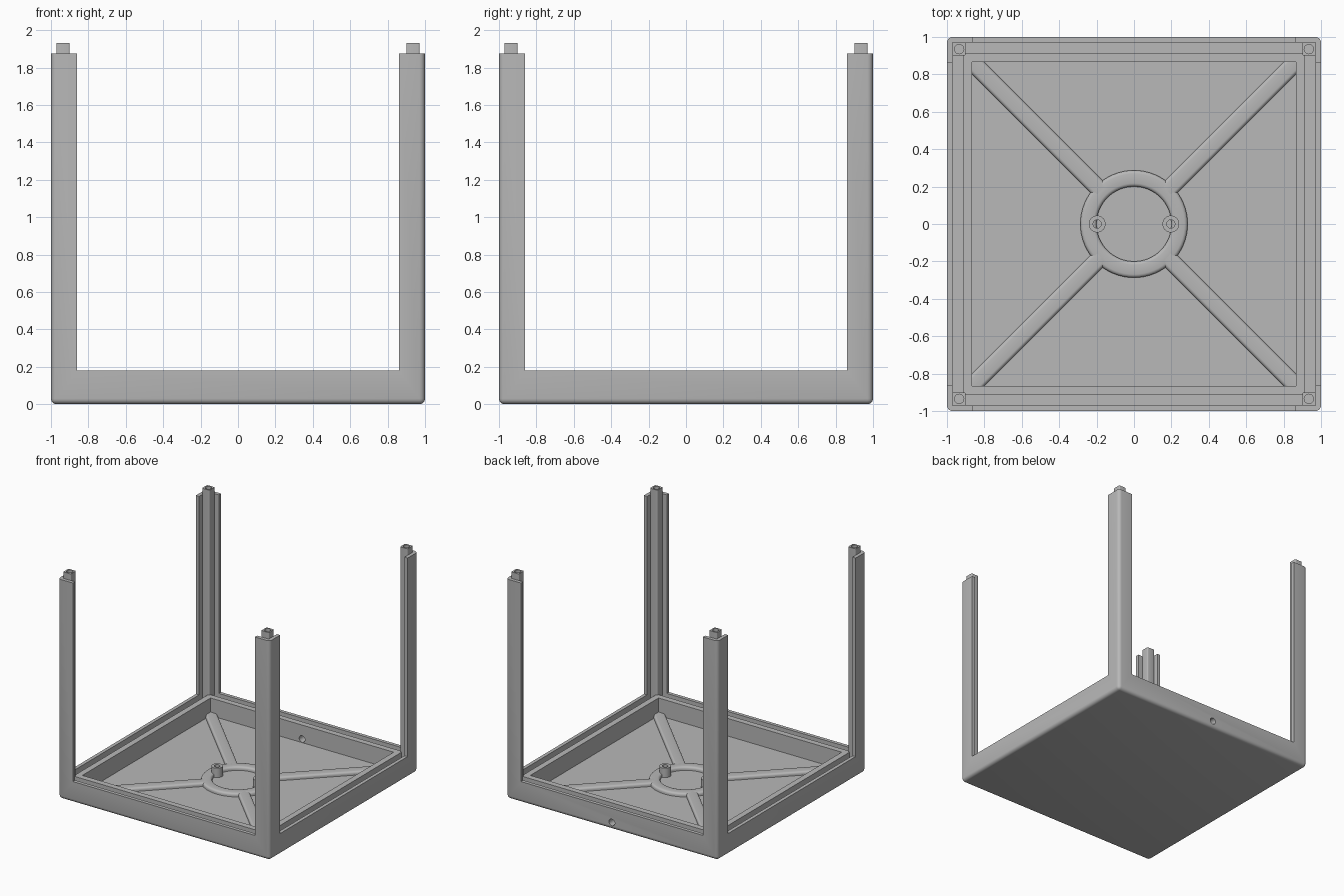
import bpy, bmesh, math
from mathutils import Vector, Matrix

old = bpy.data.objects.get("Cube")
if old:
    bpy.data.objects.remove(old, do_unlink=True)

GREY = (0.48, 0.48, 0.48, 1)
mat = bpy.data.materials.new("plain_grey")
mat.use_nodes = True
mat.diffuse_color = GREY
mat.node_tree.nodes["Principled BSDF"].inputs["Base Color"].default_value = GREY

OUT, GROOVE, LIP, IN = 1.0, 0.97, 0.915, 0.865   # wall offsets from the centre
FLOOR, GROOVE_Z, RIM, POST_TOP, PEG_TOP = 0.03, 0.12, 0.18, 1.875, 1.93


def finish(name, bm):
    bmesh.ops.recalc_face_normals(bm, faces=bm.faces[:])
    me = bpy.data.meshes.new(name)
    bm.to_mesh(me)
    bm.free()
    me.materials.append(mat)
    ob = bpy.data.objects.new(name, me)
    bpy.context.scene.collection.objects.link(ob)
    return ob


def box(name, lo, hi, round_by=0, rounded=None, turn=0):
    """Box between two corners; edges chosen by the rule are rounded."""
    lo, hi = Vector(lo), Vector(hi)
    bm = bmesh.new()
    bmesh.ops.create_cube(bm, size=1)
    for v in bm.verts:
        v.co = Vector(((lo[i] + hi[i]) / 2 + v.co[i] * (hi[i] - lo[i]) for i in range(3)))
    if rounded:
        edges = [e for e in bm.edges if rounded(e, lo, hi)]
        bmesh.ops.bevel(bm, geom=edges, offset=round_by, segments=4, profile=0.5,
                        affect='EDGES')
    bm.transform(Matrix.Rotation(turn, 4, 'Z'))
    return finish(name, bm)


def upright(e, lo, hi):
    return abs(e.verts[0].co.z - e.verts[1].co.z) > 1e-4


def at_bottom(e, lo, hi):
    return all(abs(v.co.z - lo.z) < 1e-4 for v in e.verts)


def at_top_sides(e, lo, hi):
    a, b = (v.co for v in e.verts)
    return min(a.z, b.z) > hi.z - 1e-4 and abs(a.x - b.x) > 1e-4


def lathe(name, profile, loc=(0, 0, 0), steps=48, closed=False):
    bm = bmesh.new()
    vs = [bm.verts.new((r, 0, z)) for r, z in profile]
    es = [bm.edges.new(p) for p in zip(vs, vs[1:])]
    if closed:
        es.append(bm.edges.new((vs[-1], vs[0])))
    bmesh.ops.spin(bm, geom=vs + es, cent=(0, 0, 0), axis=(0, 0, 1),
                   angle=math.tau, steps=steps)
    bmesh.ops.remove_doubles(bm, verts=bm.verts[:], dist=1e-4)
    bm.transform(Matrix.Translation(loc))
    return finish(name, bm)


def rod(name, radius, depth, matrix):
    bm = bmesh.new()
    bmesh.ops.create_cone(bm, cap_ends=True, segments=24, radius1=radius,
                          radius2=radius, depth=depth, matrix=matrix)
    return finish(name, bm)


def cut(ob, cutters):
    bpy.context.view_layer.objects.active = ob
    for c in cutters:
        m = ob.modifiers.new("cut", 'BOOLEAN')
        m.operation, m.solver, m.object = 'DIFFERENCE', 'EXACT', c
        bpy.ops.object.modifier_apply(modifier=m.name)
        bpy.data.objects.remove(c, do_unlink=True)


def smooth(ob):
    bpy.ops.object.select_all(action='DESELECT')
    ob.select_set(True)
    bpy.context.view_layer.objects.active = ob
    bpy.ops.object.shade_smooth_by_angle(angle=math.radians(32))


# Tray with four L-shaped corner walls, carved from one rounded block
shell = box("tray_and_corner_walls", (-OUT, -OUT, 0), (OUT, OUT, POST_TOP), 0.03,
            lambda e, lo, hi: upright(e, lo, hi) or at_bottom(e, lo, hi))
gap = 0.86
cut(shell, [
    box("opening_x", (-2, -gap, RIM), (2, gap, 3)),
    box("opening_y", (-gap, -2, RIM), (gap, 2, 3)),
    box("groove_space", (-GROOVE, -GROOVE, GROOVE_Z), (GROOVE, GROOVE, 3)),
    box("cavity", (-IN, -IN, FLOOR), (IN, IN, 1)),
    rod("cable_hole_cutter", 0.028, 0.4,
        Matrix.Translation((0, 0.95, 0.061)) @ Matrix.Rotation(math.pi / 2, 4, 'X')),
])
smooth(shell)

# Inner lip that forms the panel groove with the outer wall
lip = box("inner_lip", (-LIP, -LIP, GROOVE_Z - 0.005), (LIP, LIP, RIM))
cut(lip, [box("lip_cutter", (-IN, -IN, 0), (IN, IN, 1))])

# Corner columns that end in pegs with a screw hole
for sx, side in ((1, "left"), (-1, "right")):
    for sy, end in ((-1, "front"), (1, "back")):
        xs = sorted((sx * 0.9, sx * (GROOVE + 0.001)))
        ys = sorted((sy * 0.9, sy * (GROOVE + 0.001)))
        col = box(f"{end}_{side}_column", (xs[0], ys[0], GROOVE_Z - 0.01),
                  (xs[1], ys[1], PEG_TOP), 0.008, upright)
        cut(col, [rod("screw_hole_cutter", 0.025, 0.24,
                      Matrix.Translation((sx * 0.935, sy * 0.935, PEG_TOP)))])
        smooth(col)

# Diagonal floor ribs running into the corners
RIB_TOP = 0.06
for i in range(4):
    rib = box(f"floor_rib_{i + 1}", (0.25, -0.046, FLOOR - 0.01), (1.25, 0.046, RIB_TOP),
              0.018, at_top_sides, math.pi / 4 + i * math.pi / 2)
    smooth(rib)

# Central ring with rounded upper edges
r0, r1, f = 0.2, 0.287, 0.018
arc = [math.radians(a) for a in (0, 30, 60, 90)]
section = [(r1, FLOOR - 0.01)]
section += [(r1 - f + f * math.cos(a), RIB_TOP - f + f * math.sin(a)) for a in arc]
section += [(r0 + f - f * math.sin(a), RIB_TOP - f + f * math.cos(a)) for a in arc]
section += [(r0, FLOOR - 0.01)]
smooth(lathe("floor_ring", section, steps=64, closed=True))

# Two hollow screw posts on the ring
for sx, side in ((1, "left"), (-1, "right")):
    post = lathe(f"{side}_screw_post",
                 [(0.045, FLOOR - 0.01), (0.045, 0.11), (0.022, 0.11), (0.022, 0.04), (0, 0.04)],
                 (sx * 0.197, 0, 0), steps=32)
    smooth(post)
